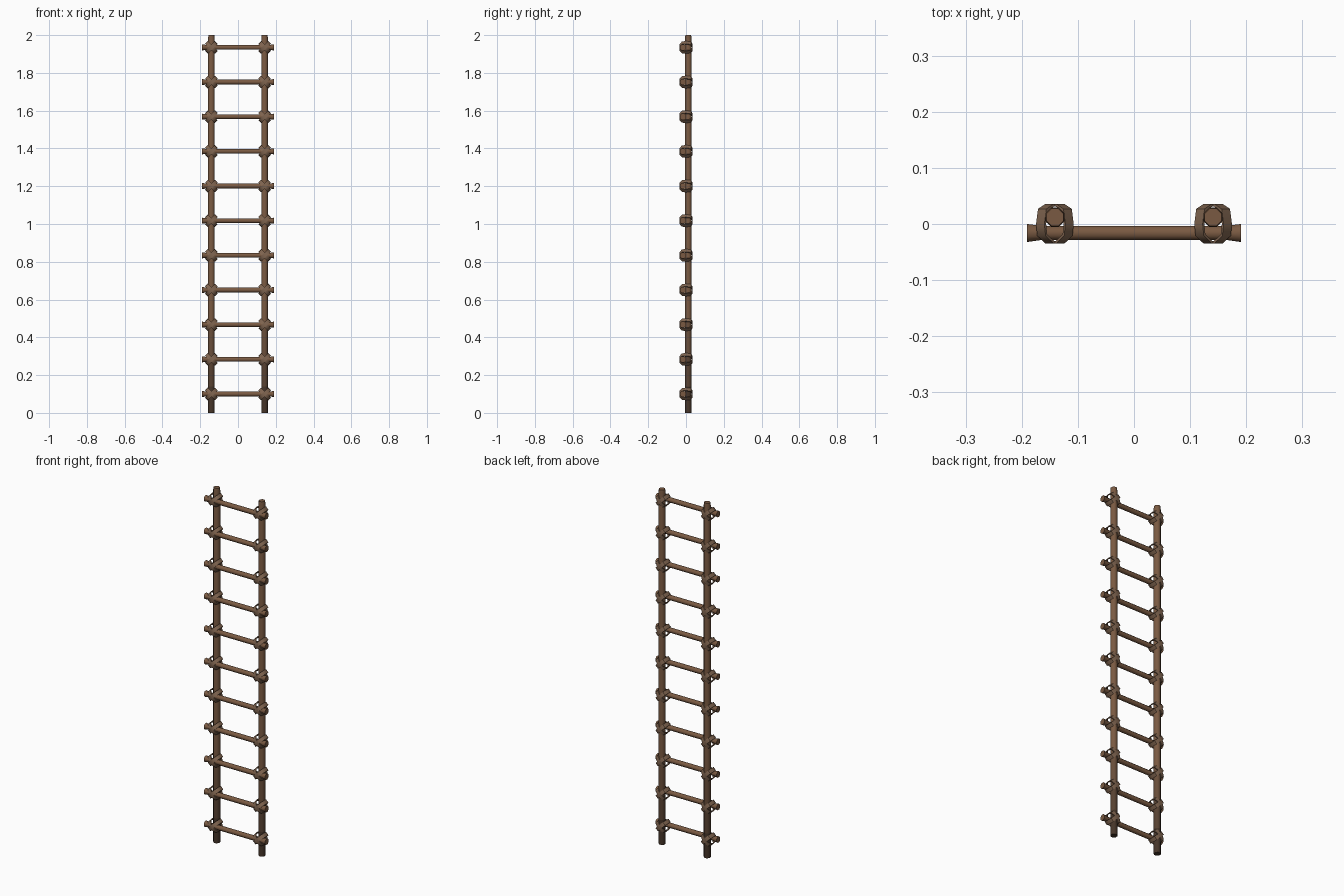
import bpy, bmesh, math
from mathutils import Vector

if "Cube" in bpy.data.objects:
    bpy.data.objects.remove(bpy.data.objects["Cube"])


def material(name, rgb):
    m = bpy.data.materials.new(name)
    lin = [((c / 255 + 0.055) / 1.055) ** 2.4 for c in rgb]
    m.diffuse_color = (*lin, 1)
    m.use_nodes = True
    m.node_tree.nodes["Principled BSDF"].inputs["Base Color"].default_value = m.diffuse_color
    return m


WOOD = material("brown wood", (122, 90, 66))
WOOD_MID = material("mid brown wood", (105, 78, 58))
WOOD_LOW = material("shaded brown wood", (88, 66, 50))
WOOD_DARK = material("dark foot wood", (70, 53, 41))
LASH = material("lashing strap", (128, 101, 80))


def add_object(name, bm, mats, smooth=True):
    bmesh.ops.recalc_face_normals(bm, faces=bm.faces)
    me = bpy.data.meshes.new(name)
    bm.to_mesh(me)
    bm.free()
    ob = bpy.data.objects.new(name, me)
    bpy.context.collection.objects.link(ob)
    for m in mats:
        me.materials.append(m)
    if smooth:
        bpy.ops.object.select_all(action='DESELECT')
        ob.select_set(True)
        bpy.context.view_layer.objects.active = ob
        bpy.ops.object.shade_smooth_by_angle(angle=math.radians(50))
    return ob


def pole(bm, stations, sides, axis):
    """Capped tube through (position, radius) stations along x or z."""
    rings = []
    for p, r in stations:
        ring = []
        for i in range(sides):
            a = 2 * math.pi * (i + 0.5) / sides
            u, v = r * math.cos(a), r * math.sin(a)
            ring.append(bm.verts.new((u, v, p) if axis == 'z' else (p, u, v)))
        rings.append(ring)
    for a, b in zip(rings, rings[1:]):
        for i in range(sides):
            j = (i + 1) % sides
            bm.faces.new((a[i], a[j], b[j], b[i]))
    bm.faces.new(rings[0])
    bm.faces.new(rings[-1])


POST_X, POST_Y, RUNG_Y = 0.141, 0.012, -0.016
RUNG_Z = [0.1 + i * 0.1835 for i in range(11)]

# Side posts, darkening towards the feet
for side, sx in (("left", -1), ("right", 1)):
    bm = bmesh.new()
    heights = (0, 0.14, 0.3, 0.48, 1.985, 2.0)
    pole(bm, [(z, 0.0165 if z == 2.0 else 0.0185) for z in heights], 8, 'z')
    for f in bm.faces:
        z = f.calc_center_median().z
        f.material_index = 3 if z < 0.14 else 2 if z < 0.3 else 1 if z < 0.48 else 0
    ob = add_object(side + "_post", bm, (WOOD, WOOD_MID, WOOD_LOW, WOOD_DARK))
    ob.location = (sx * POST_X, POST_Y, 0)

# Rungs with flared ends
for n, z in enumerate(RUNG_Z):
    bm = bmesh.new()
    pole(bm, [(-0.191, 0.0175), (-0.165, 0.0135), (0.165, 0.0135), (0.191, 0.0175)], 8, 'x')
    ob = add_object(f"rung_{n + 1}", bm, (WOOD,))
    ob.location = (0, RUNG_Y, z)

# Loop outline of one strap: (distance along the diagonal, depth)
LOOP = [(-0.014, -0.0345), (0.014, -0.0345), (0.034, -0.021), (0.037, 0.0),
        (0.032, 0.027), (0.014, 0.0355), (-0.014, 0.0355), (-0.032, 0.027),
        (-0.037, 0.0), (-0.034, -0.021)]


def strap(bm, slant):
    """Closed flat band wound diagonally round a joint."""
    d = Vector((1, 0, slant)).normalized()
    w = Vector((-slant, 0, 1)).normalized() * 0.0105
    rings = []
    for s, y in LOOP:
        ring = []
        for k, e in ((1, -1), (1, 1), (0.88, 1), (0.88, -1)):
            ring.append(bm.verts.new(d * s * k + Vector((0, y * k, 0)) + w * e))
        rings.append(ring)
    for i, a in enumerate(rings):
        b = rings[(i + 1) % len(rings)]
        for k in range(4):
            m = (k + 1) % 4
            bm.faces.new((a[k], a[m], b[m], b[k]))


# Crossed lashings at every joint, sharing one mesh
bm = bmesh.new()
strap(bm, 1)
strap(bm, -1)
first = add_object("lashing", bm, (LASH,))
for n, z in enumerate(RUNG_Z):
    for sx in (-1, 1):
        ob = first if (n, sx) == (0, -1) else first.copy()
        if ob is not first:
            bpy.context.collection.objects.link(ob)
        ob.location = (sx * POST_X, 0, z)
